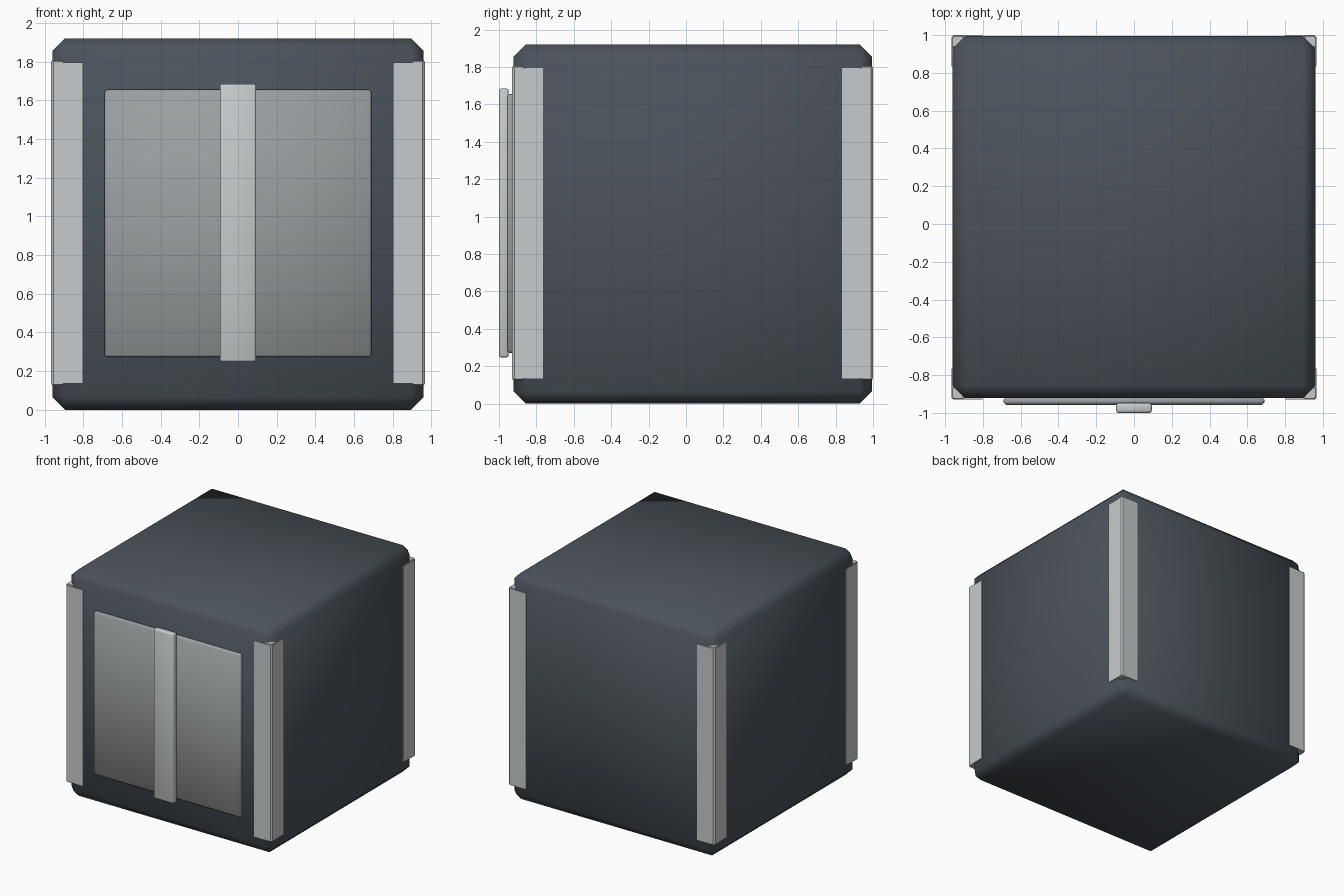
import bpy, bmesh, math

if "Cube" in bpy.data.objects:
    bpy.data.objects.remove(bpy.data.objects["Cube"])


def material(name, rgb):
    m = bpy.data.materials.new(name)
    m.diffuse_color = (*rgb, 1)
    m.use_nodes = True
    m.node_tree.nodes["Principled BSDF"].inputs["Base Color"].default_value = m.diffuse_color
    return m


DARK = material("dark_shell", (0.07, 0.085, 0.102))
LIGHT = material("light_trim", (0.57, 0.60, 0.61))
GREY = material("grey_panel", (0.33, 0.35, 0.36))


def finish(name, bm, mat, bevel, segments=1, angle=50):
    bmesh.ops.recalc_face_normals(bm, faces=bm.faces)
    if bevel:
        bmesh.ops.bevel(bm, geom=bm.edges[:], offset=bevel, segments=segments,
                        profile=0.5, affect='EDGES')
    me = bpy.data.meshes.new(name)
    bm.to_mesh(me)
    bm.free()
    ob = bpy.data.objects.new(name, me)
    bpy.context.collection.objects.link(ob)
    me.materials.append(mat)
    bpy.ops.object.select_all(action='DESELECT')
    ob.select_set(True)
    bpy.context.view_layer.objects.active = ob
    bpy.ops.object.shade_smooth_by_angle(angle=math.radians(angle))
    return ob


def prism(bm, outline, z0, z1):
    f = bm.faces.new([bm.verts.new((x, y, z0)) for x, y in outline])
    ext = bmesh.ops.extrude_face_region(bm, geom=[f])
    verts = [v for v in ext["geom"] if isinstance(v, bmesh.types.BMVert)]
    bmesh.ops.translate(bm, vec=(0, 0, z1 - z0), verts=verts)


def box(name, x, y, z, mat, bevel, segments=1):
    bm = bmesh.new()
    prism(bm, [(x[0], y[0]), (x[1], y[0]), (x[1], y[1]), (x[0], y[1])], *z)
    return finish(name, bm, mat, bevel, segments)


# Chamfered, softly shaded crate body
box("crate_body", (-0.96, 0.96), (-0.922, 0.994), (0, 1.92), DARK, 0.065)

# Angle-section guards on the four vertical corners
CY = 0.035
for sx, side in ((-1, "left"), (1, "right")):
    for sy, end in ((-1, "front"), (1, "back")):
        w, hx, hy, t, c = 0.165, 0.967, 0.965, 0.03, 0.012

        def place(pts):
            return [(sx * (hx - a), CY + sy * (hy - b)) for a, b in pts]

        bm = bmesh.new()
        prism(bm, place([(c, 0), (w, 0), (w, t), (0.07, t), (t, 0.07),
                         (t, w), (0, w), (0, c)]), 0.135, 1.795)
        finish(f"corner_guard_{end}_{side}", bm, LIGHT, 0, angle=30)
        # Thicker core of the guard, slightly taller than the flanges
        bm = bmesh.new()
        prism(bm, place([(0.014, 0.003), (0.065, 0.003), (0.065, 0.065),
                         (0.003, 0.065), (0.003, 0.014)]), 0.127, 1.805)
        finish(f"corner_core_{end}_{side}", bm, LIGHT, 0.004, angle=30)

# Front panel and its raised central strap
box("front_panel", (-0.69, 0.69), (-0.957, -0.918), (0.272, 1.655), GREY, 0.012)
box("front_strap", (-0.094, 0.094), (-1.0, -0.948), (0.247, 1.685), LIGHT, 0.012, 2)
